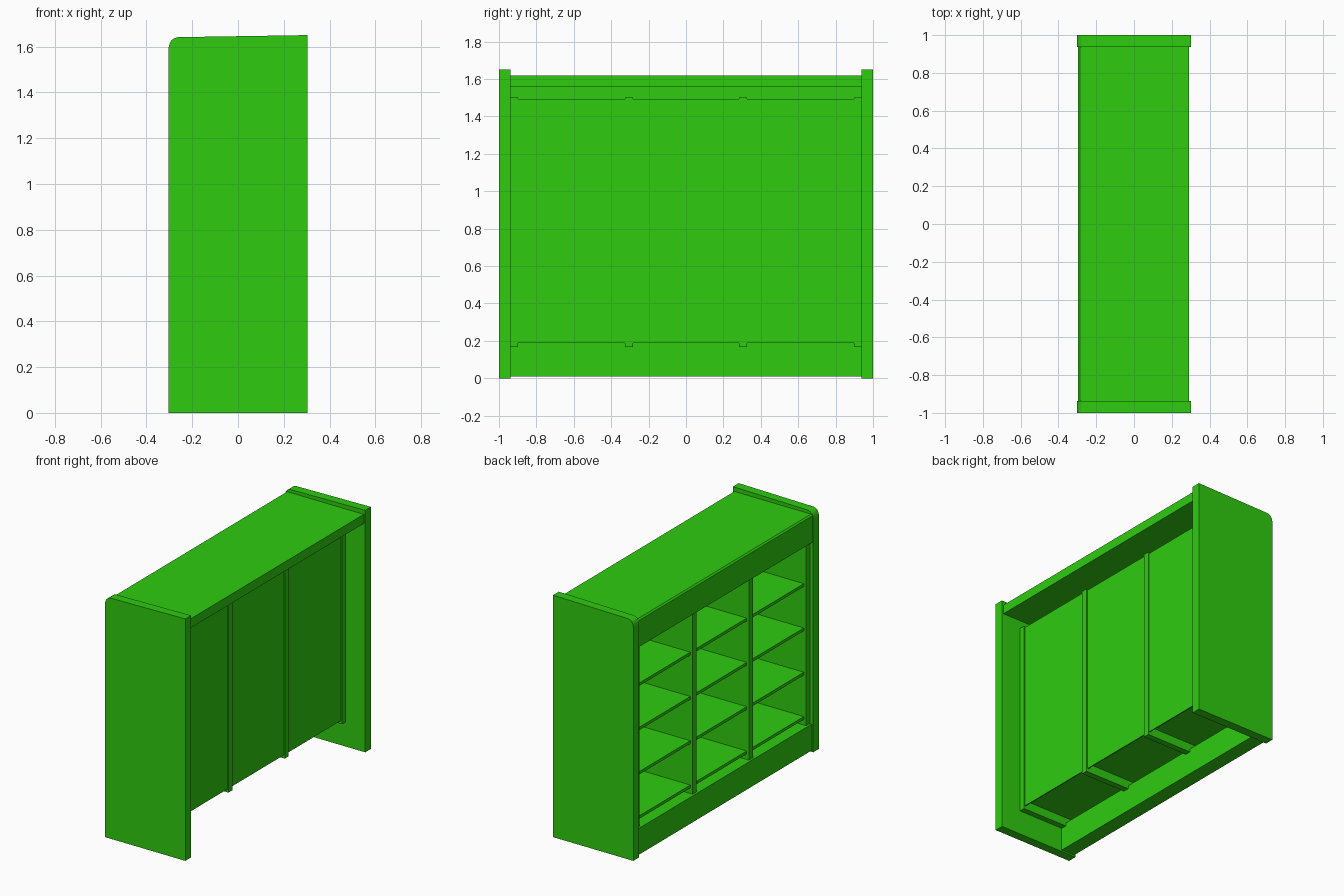
import bpy
import bmesh

cube = bpy.data.objects.get("Cube")
if cube:
    bpy.data.objects.remove(cube, do_unlink=True)

# Single flat colour
green = bpy.data.materials.new("bright_green")
green.use_nodes = True
COLOR = (0.028, 0.60, 0.005, 1)
green.diffuse_color = COLOR
green.node_tree.nodes["Principled BSDF"].inputs["Base Color"].default_value = COLOR


def extrude_profile(name, profile, y0, y1):
    """Extrude an (x, z) outline along y."""
    bm = bmesh.new()
    face = bm.faces.new([bm.verts.new((x, y0, z)) for x, z in profile])
    result = bmesh.ops.extrude_face_region(bm, geom=[face])
    moved = [v for v in result["geom"] if isinstance(v, bmesh.types.BMVert)]
    bmesh.ops.translate(bm, verts=moved, vec=(0, y1 - y0, 0))
    bmesh.ops.recalc_face_normals(bm, faces=bm.faces)
    mesh = bpy.data.meshes.new(name)
    bm.to_mesh(mesh)
    bm.free()
    mesh.materials.append(green)
    obj = bpy.data.objects.new(name, mesh)
    bpy.context.collection.objects.link(obj)
    return obj


def board(name, x0, x1, y0, y1, z0, z1):
    return extrude_profile(name, [(x0, z0), (x1, z0), (x1, z1), (x0, z1)], y0, y1)


INNER = 0.938   # inside face of the end panels
BACK = 0.14     # inside face of the back panel

# End panels with a rounded upper corner on the open side
end_outline = [(-0.303, 0), (0.303, 0), (0.303, 1.65), (-0.262, 1.641),
               (-0.279, 1.636), (-0.291, 1.627), (-0.299, 1.612), (-0.303, 1.595)]
extrude_profile("end_panel_front", end_outline, -1, -INNER)
extrude_profile("end_panel_rear", end_outline, INNER, 1)

# Top board joined to the header, with a chamfered edge
top_outline = [(-0.296, 1.43), (-0.296, 1.61), (-0.286, 1.62), (0.292, 1.62),
               (0.292, 1.557), (-0.19, 1.557), (-0.19, 1.43)]
extrude_profile("top_and_header", top_outline, -INNER, INNER)

# Kick board below the open side
board("kick_board", -0.292, -0.19, -INNER, INNER, 0.01, 0.19)

# Back panel
board("back_panel", BACK, 0.148, -0.92, 0.92, 0.19, 1.492)

# Upright dividers
dividers = [(-INNER, -0.898), (-0.325, -0.283), (0.283, 0.325), (0.898, INNER)]
for i, (y0, y1) in enumerate(dividers):
    board(f"divider_{i + 1}", -0.278, 0.155, y0, y1, 0.168, 1.5)

# Shelves in each bay
for bay in range(3):
    y0, y1 = dividers[bay][1], dividers[bay + 1][0]
    for level in range(4):
        z = 0.228 + level * 0.302
        board(f"shelf_{bay + 1}_{level + 1}", -0.26, BACK, y0, y1, z, z + 0.02)
